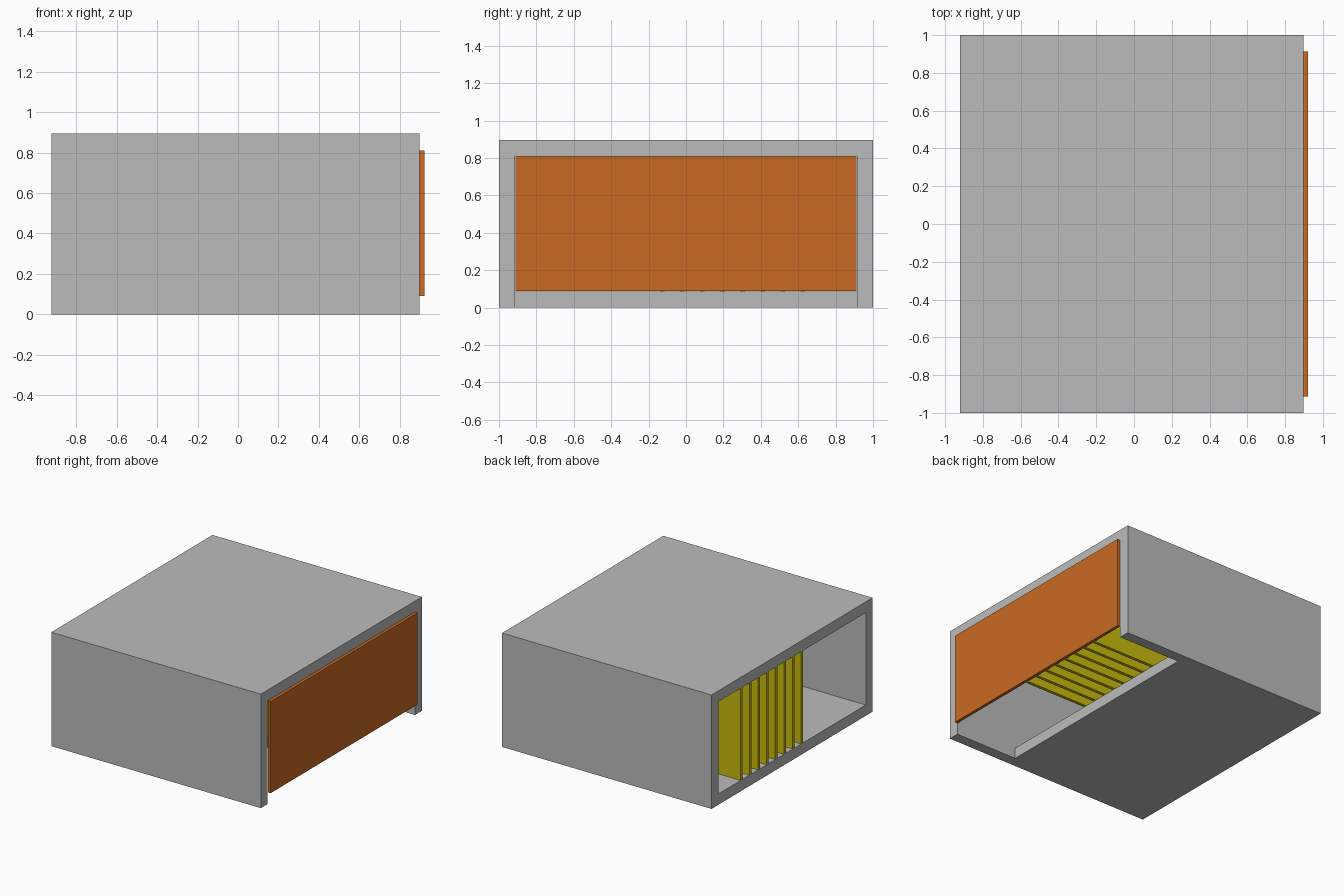
import bpy

if "Cube" in bpy.data.objects:
    bpy.data.objects.remove(bpy.data.objects["Cube"])

X0, X1 = -0.922, 0.898      # casing ends
PANEL_X = 0.922             # outer face of the panel
H, T = 0.895, 0.085         # casing height, wall thickness
SLOT_X = 0.354              # floor stops here, leaving a slot


def material(name, rgb):
    m = bpy.data.materials.new(name)
    m.diffuse_color = (*rgb, 1.0)
    m.use_nodes = True
    m.node_tree.nodes["Principled BSDF"].inputs["Base Color"].default_value = m.diffuse_color
    return m


grey = material("grey", (0.50, 0.50, 0.50))
orange = material("orange", (0.584, 0.147, 0.016))
yellow = material("yellow", (0.578, 0.503, 0.004))


def box(name, lo, hi, mat):
    """Axis-aligned box between two corners."""
    bpy.ops.mesh.primitive_cube_add(size=1)
    ob = bpy.context.object
    ob.name = name
    ob.location = [(a + b) / 2 for a, b in zip(lo, hi)]
    ob.scale = [b - a for a, b in zip(lo, hi)]
    bpy.ops.object.transform_apply(location=True, scale=True)
    ob.data.materials.append(mat)
    return ob


def cut(ob, cutter):
    mod = ob.modifiers.new("opening", 'BOOLEAN')
    mod.operation = 'DIFFERENCE'
    mod.solver = 'EXACT'
    mod.object = cutter
    cutter.hide_render = True
    cutter.hide_set(True)


# Casing: a rectangular tube open at both ends, with a slot in the floor
casing = box("casing", (X0, -1, 0), (X1, 1, H), grey)
cut(casing, box("tunnel_cutter", (X0 - 0.2, -1 + T, T), (X1 + 0.2, 1 - T, H - T), grey))
cut(casing, box("slot_cutter", (SLOT_X, -1 + T, -0.2), (X1 + 0.2, 1 - T, T + 0.1), grey))

# Thin panel over the right-hand opening
box("end_panel", (X1, -0.912, 0.09), (PANEL_X, 0.912, H - T), orange)

# Row of upright slats running the length of the casing
for i in range(8):
    y = 0.625 - i * 0.1075
    box(f"slat_{i + 1}", (X0 + 0.001, y - 0.0125, T), (X1 - 0.001, y + 0.0125, H - T), yellow)
